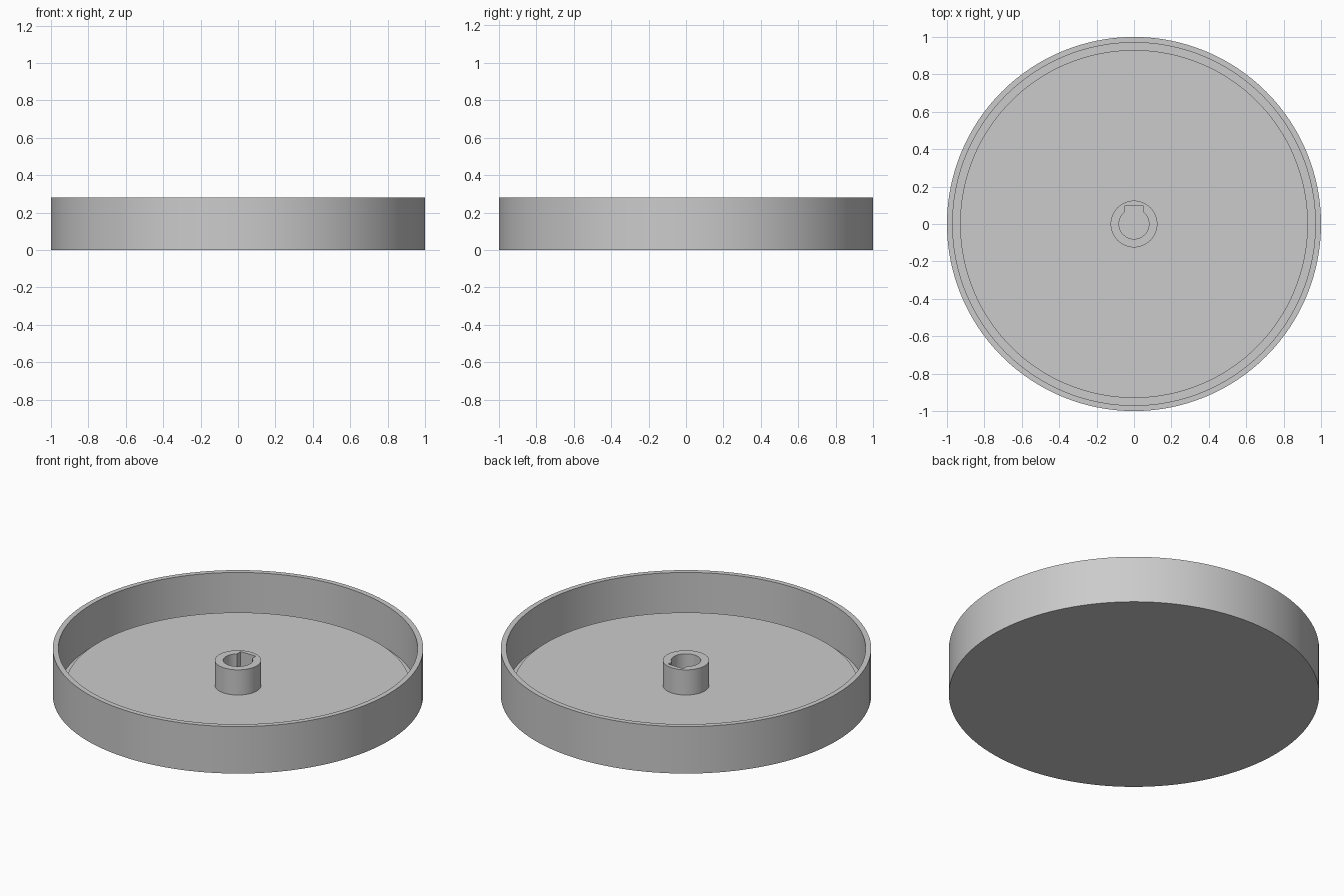
import bpy, bmesh, math

if "Cube" in bpy.data.objects:
    bpy.data.objects.remove(bpy.data.objects["Cube"], do_unlink=True)

HEIGHT = 0.28
FLOOR = 0.06
GROOVE = 0.025
HUB_TOP = 0.21

grey = bpy.data.materials.new("plain grey")
grey.use_nodes = True
grey.diffuse_color = (0.6, 0.6, 0.6, 1)
grey.node_tree.nodes["Principled BSDF"].inputs["Base Color"].default_value = grey.diffuse_color


def finish(obj):
    """Give the part its colour and smooth its round walls."""
    obj.data.materials.append(grey)
    bpy.ops.object.select_all(action="DESELECT")
    obj.select_set(True)
    bpy.context.view_layer.objects.active = obj
    bpy.ops.object.shade_smooth_by_angle(angle=math.radians(30))


def lathe(name, profile, steps=128):
    """Turn a radius/height profile around the z axis."""
    bm = bmesh.new()
    verts = [bm.verts.new((r, 0, z)) for r, z in profile]
    edges = [bm.edges.new(pair) for pair in zip(verts, verts[1:])]
    bmesh.ops.spin(bm, geom=verts + edges, cent=(0, 0, 0), axis=(0, 0, 1),
                   angle=math.tau, steps=steps)
    bmesh.ops.remove_doubles(bm, verts=bm.verts, dist=1e-5)
    bmesh.ops.recalc_face_normals(bm, faces=bm.faces)
    mesh = bpy.data.meshes.new(name)
    bm.to_mesh(mesh)
    bm.free()
    obj = bpy.data.objects.new(name, mesh)
    bpy.context.collection.objects.link(obj)
    return obj


# Shallow round dish with a thin wall and a groove around the floor
dish = lathe("dish", [(0, 0), (1, 0), (1, HEIGHT), (0.97, HEIGHT), (0.97, GROOVE),
                      (0.93, GROOVE), (0.93, FLOOR), (0, FLOOR)])
finish(dish)


# Hub with a keyed bore: a round hole with a slot towards the back
def keyed_hub(name, outer, bore, slot_half, slot_end, bottom, top, steps=64):
    start = math.acos(slot_half / bore)
    sweep = math.pi + 2 * start
    hole = [(bore * math.cos(start - sweep * i / steps),
             bore * math.sin(start - sweep * i / steps)) for i in range(steps + 1)]
    hole += [(-slot_half, slot_end), (slot_half, slot_end)]
    rim = [(outer * math.cos(math.tau * i / steps),
            outer * math.sin(math.tau * i / steps)) for i in range(steps)]
    bm = bmesh.new()
    edges = []
    for ring in (rim, hole):
        verts = [bm.verts.new((x, y, bottom)) for x, y in ring]
        edges += [bm.edges.new(pair) for pair in zip(verts, verts[1:] + verts[:1])]
    bmesh.ops.triangle_fill(bm, use_beauty=True, edges=edges, normal=(0, 0, 1))
    grown = bmesh.ops.extrude_face_region(bm, geom=bm.faces[:], use_keep_orig=True)
    moved = [g for g in grown["geom"] if isinstance(g, bmesh.types.BMVert)]
    bmesh.ops.translate(bm, verts=moved, vec=(0, 0, top - bottom))
    bmesh.ops.recalc_face_normals(bm, faces=bm.faces)
    mesh = bpy.data.meshes.new(name)
    bm.to_mesh(mesh)
    bm.free()
    obj = bpy.data.objects.new(name, mesh)
    bpy.context.collection.objects.link(obj)
    return obj


hub = keyed_hub("keyed_hub", 0.125, 0.08, 0.05, 0.097, FLOOR - 0.01, HUB_TOP)
finish(hub)
